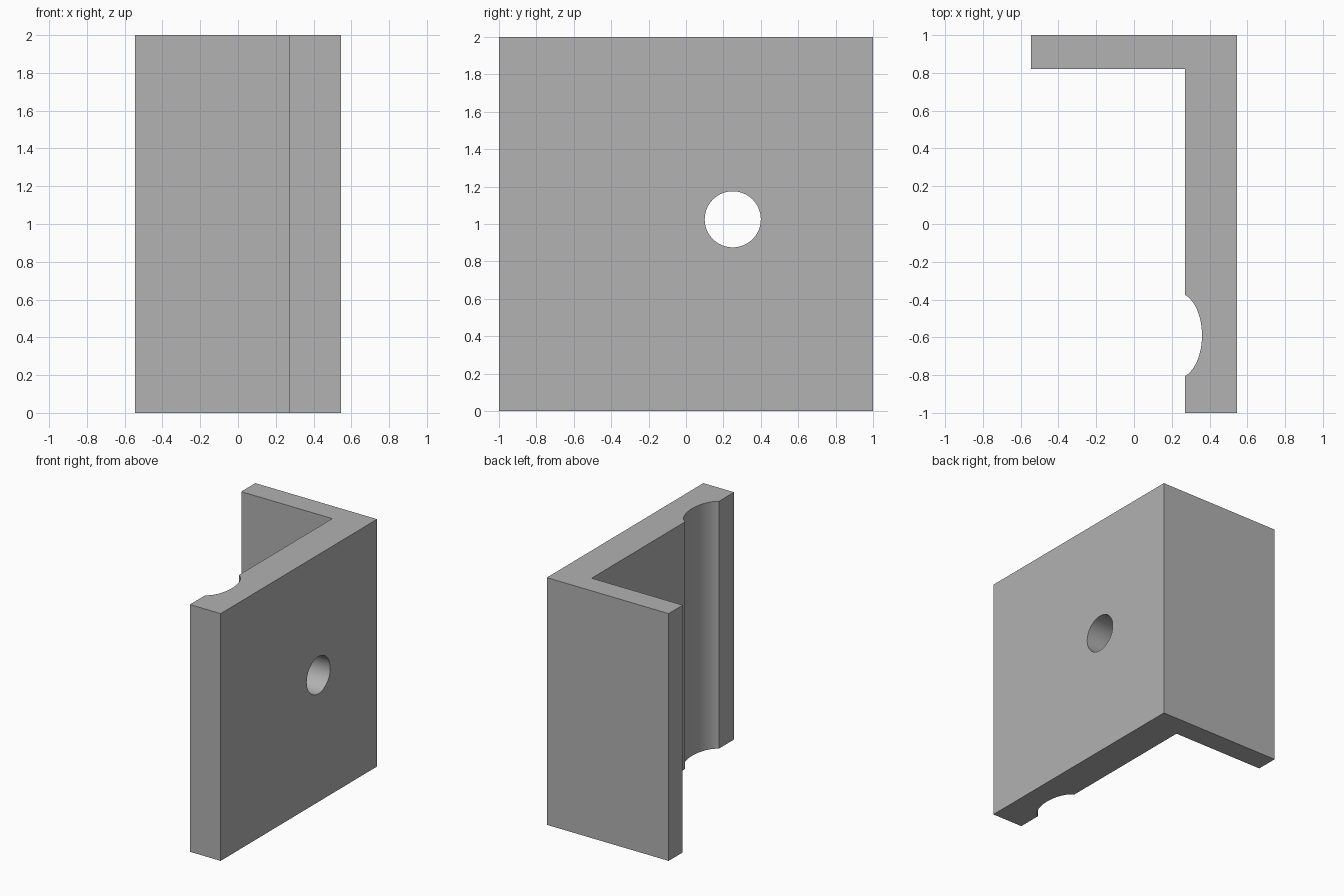
import bpy, bmesh, math
from mathutils import Matrix

if "Cube" in bpy.data.objects:
    bpy.data.objects.remove(bpy.data.objects["Cube"], do_unlink=True)

HEIGHT = 2.0
OUT_X, WALL_X, INNER_Y = 0.545, 0.27, 0.82

grey = bpy.data.materials.new("plain_grey")
grey.use_nodes = True
colour = (0.445, 0.445, 0.445, 1)
grey.diffuse_color = colour
grey.node_tree.nodes["Principled BSDF"].inputs["Base Color"].default_value = colour


def finish(bm, name):
    bmesh.ops.recalc_face_normals(bm, faces=bm.faces)
    mesh = bpy.data.meshes.new(name)
    bm.to_mesh(mesh)
    bm.free()
    mesh.materials.append(grey)
    obj = bpy.data.objects.new(name, mesh)
    bpy.context.collection.objects.link(obj)
    return obj


# Shallow elliptical groove in the inner face of the thick wall
groove_x, groove_y, depth, half_width = 0.23, -0.59, 0.13, 0.226
start = math.acos((WALL_X - groove_x) / depth)
steps = 32
groove = []
for i in range(steps + 1):
    a = start - 2 * start * i / steps
    groove.append((groove_x + depth * math.cos(a), groove_y + half_width * math.sin(a)))

# L-shaped section, raised to full height
outline = [(-OUT_X, 1), (-OUT_X, INNER_Y), (WALL_X, INNER_Y), *groove,
           (WALL_X, -1), (OUT_X, -1), (OUT_X, 1)]
bm = bmesh.new()
base = bm.faces.new([bm.verts.new((x, y, 0)) for x, y in outline])
raised = bmesh.ops.extrude_face_region(bm, geom=[base])
top = [v for v in raised["geom"] if isinstance(v, bmesh.types.BMVert)]
bmesh.ops.translate(bm, verts=top, vec=(0, 0, HEIGHT))
bracket = finish(bm, "angle_bracket")

# Round hole through the thick wall
bm = bmesh.new()
bmesh.ops.create_cone(bm, cap_ends=True, segments=64, radius1=0.15, radius2=0.15, depth=0.6,
                      matrix=Matrix.Translation((0.4, 0.25, 1.025)) @ Matrix.Rotation(math.pi / 2, 4, "Y"))
cutter = finish(bm, "hole_cutter")
cutter.hide_render = True
cut = bracket.modifiers.new("hole", "BOOLEAN")
cut.operation = "DIFFERENCE"
cut.solver = "EXACT"
cut.object = cutter

bpy.ops.object.select_all(action="DESELECT")
bracket.select_set(True)
bpy.context.view_layer.objects.active = bracket
bpy.ops.object.modifier_apply(modifier=cut.name)
bpy.data.objects.remove(cutter, do_unlink=True)
bpy.ops.object.shade_smooth_by_angle(angle=math.radians(25))
